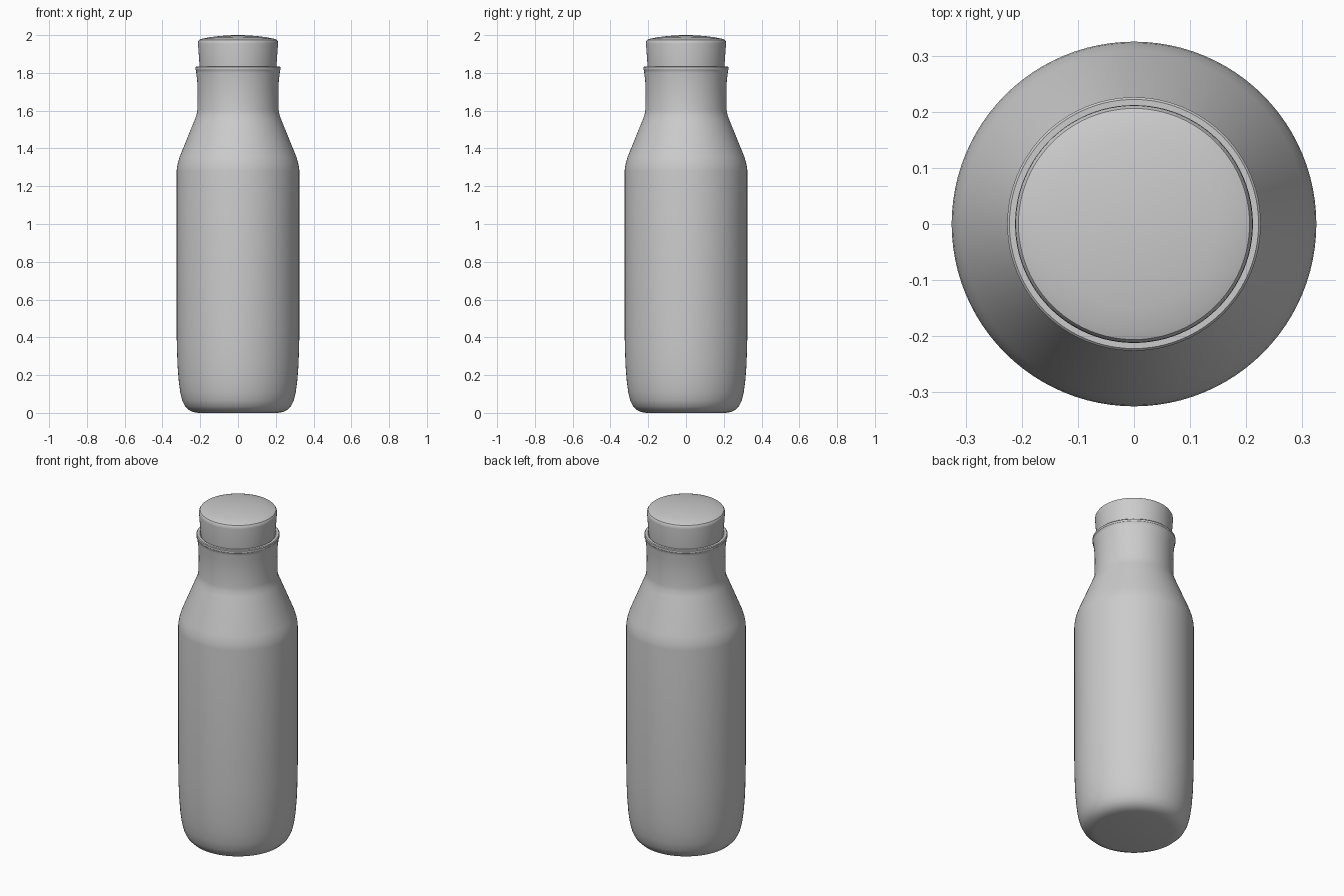
import bpy, bmesh, math

old = bpy.data.objects.get("Cube")
if old:
    bpy.data.objects.remove(old, do_unlink=True)

SIDES = 96


def make_material(name, rgb):
    mat = bpy.data.materials.new(name)
    mat.use_nodes = True
    colour = (*rgb, 1.0)
    mat.diffuse_color = colour
    mat.node_tree.nodes["Principled BSDF"].inputs["Base Color"].default_value = colour
    return mat


def lathe(name, profile, mat):
    """Revolve (radius, height) points around z; ends at radius 0 close the form."""
    bm = bmesh.new()
    verts = [bm.verts.new((r, 0, z)) for r, z in profile]
    edges = [bm.edges.new(pair) for pair in zip(verts, verts[1:])]
    bmesh.ops.spin(bm, geom=verts + edges, cent=(0, 0, 0), axis=(0, 0, 1),
                   angle=math.tau, steps=SIDES, use_duplicate=False)
    bmesh.ops.remove_doubles(bm, verts=bm.verts, dist=0.0003)
    bmesh.ops.recalc_face_normals(bm, faces=bm.faces)
    mesh = bpy.data.meshes.new(name)
    bm.to_mesh(mesh)
    bm.free()
    obj = bpy.data.objects.new(name, mesh)
    bpy.context.collection.objects.link(obj)
    mesh.materials.append(mat)
    bpy.ops.object.select_all(action="DESELECT")
    obj.select_set(True)
    bpy.context.view_layer.objects.active = obj
    bpy.ops.object.shade_smooth_by_angle(angle=math.radians(35))
    return obj


grey = make_material("plain grey", (0.6, 0.6, 0.6))

# Bottle: flat base, rounded foot, straight body, sloped shoulder, neck, lip
lathe("bottle", [
    (0, 0), (0.21, 0), (0.235, 0.004), (0.26, 0.015), (0.28, 0.035),
    (0.295, 0.065), (0.306, 0.11), (0.314, 0.17), (0.32, 0.25),
    (0.324, 0.36), (0.325, 0.45), (0.325, 1.28), (0.323, 1.3),
    (0.318, 1.325), (0.309, 1.355), (0.228, 1.555), (0.219, 1.58),
    (0.215, 1.605), (0.214, 1.7), (0.216, 1.76), (0.221, 1.8),
    (0.222, 1.813), (0.226, 1.818), (0.226, 1.83), (0.222, 1.834),
    (0.208, 1.834), (0.202, 1.828), (0.2, 1.8), (0, 1.8),
], grey)

# Stopper: slightly flared sides and a shallow domed top
lathe("stopper", [
    (0, 1.78), (0.199, 1.78), (0.203, 1.83), (0.212, 1.955), (0.211, 1.967),
    (0.206, 1.975), (0.19, 1.981), (0.15, 1.989), (0.1, 1.995),
    (0.05, 1.999), (0, 2.0),
], grey)
